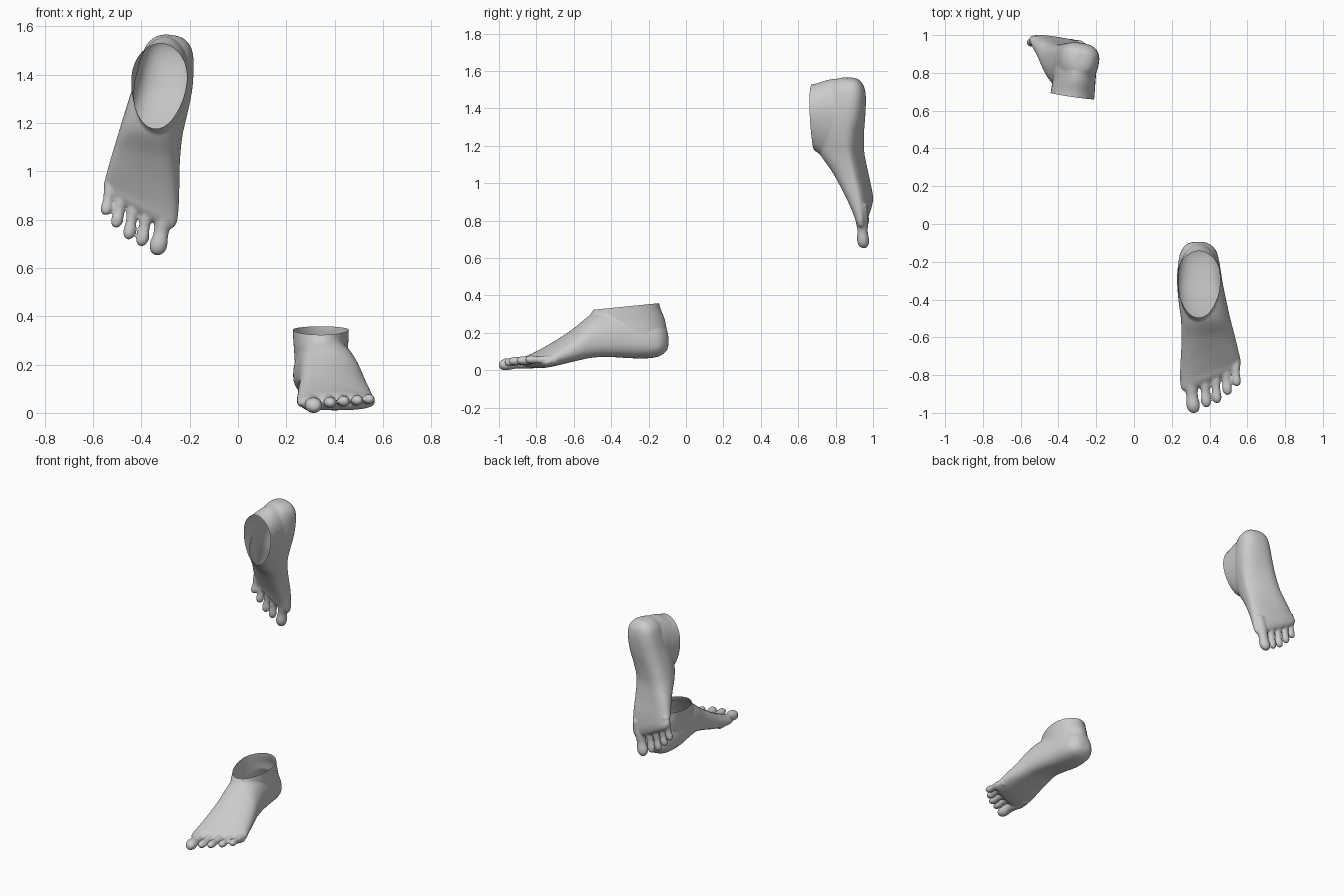
import bpy, bmesh, math
from mathutils import Matrix, Vector

if "Cube" in bpy.data.objects:
    bpy.data.objects.remove(bpy.data.objects["Cube"])


def spline(rows, steps=6):
    # Catmull-Rom interpolation of section parameters
    out = []
    for i in range(len(rows) - 1):
        a, b, c, d = (rows[max(i - 1, 0)], rows[i], rows[i + 1],
                      rows[min(i + 2, len(rows) - 1)])
        for s in range(steps):
            t = s / steps
            out.append([0.5 * (2 * q + (r - p) * t + (2 * p - 5 * q + 4 * r - w) * t * t
                               + (3 * q - p - 3 * r + w) * t ** 3)
                        for p, q, r, w in zip(a, b, c, d)])
    return out + [list(rows[-1])]


def loft(bm, rings):
    loops = [[bm.verts.new(p) for p in ring] for ring in rings]
    n = len(loops[0])
    for a, b in zip(loops, loops[1:]):
        for i in range(n):
            j = (i + 1) % n
            bm.faces.new((a[i], a[j], b[j], b[i]))
    bm.faces.new(loops[0][::-1])
    bm.faces.new(loops[-1])


ANGLES = [2 * math.pi * i / 40 for i in range(40)]


def body_ring(y, xl, xr, zb, zt, skew, arch, slant):
    # rounded section: domed top leaning inward, flatter sole with an arch
    xc, hw, zm = (xl + xr) / 2, (xr - xl) / 2, zb + (zt - zb) * 0.38
    pts = []
    for t in ANGLES:
        c, s = math.cos(t), math.sin(t)
        if s >= 0:
            x, z = xc + hw * c + skew * s * s, zm + (zt - zm) * s
        else:
            e = math.copysign(abs(c) ** 0.8, c)
            x, z = xc + hw * e, zm - (zm - zb) * abs(s) ** 0.8
            z += arch * (1 - e) / 2 * -s
        pts.append((x, y + slant * (x - 0.33), z))
    return pts


def add_toe(bm, base, tip, r):
    base, tip = Vector(base), Vector(tip)
    prof = [(0, 1.1), (0.35, 1.08), (0.6, 0.86), (0.8, 1.0), (0.91, 0.88),
            (0.975, 0.55), (1, 0.12)]
    rings = []
    for t, k in spline(prof, 4):
        c = base.lerp(tip, t)
        rings.append([(c.x + r * k * math.cos(a), c.y, c.z + r * k * 0.9 * math.sin(a))
                      for a in ANGLES])
    loft(bm, rings)


def build_foot(name):
    bm = bmesh.new()
    # heel, instep and ball: y, x left, x right, sole, top, skew, arch, slant
    body = [(-0.093, .315, .365, .13, .19, 0, 0, 0),
            (-0.105, .28, .40, .105, .23, 0, 0, 0),
            (-0.14, .25, .435, .08, .27, 0, 0, 0),
            (-0.20, .235, .452, .068, .30, 0, 0, 0),
            (-0.30, .228, .468, .064, .32, 0, .01, 0),
            (-0.40, .235, .488, .062, .33, -.01, .03, 0),
            (-0.50, .248, .510, .056, .305, -.025, .04, 0),
            (-0.60, .252, .534, .040, .228, -.04, .03, .05),
            (-0.70, .247, .554, .025, .162, -.045, .01, .12),
            (-0.79, .243, .566, .016, .112, -.03, 0, .28),
            (-0.84, .25, .562, .018, .09, -.01, 0, .38),
            (-0.865, .275, .54, .03, .072, 0, 0, .42)]
    loft(bm, [body_ring(*s) for s in spline(body)])
    # ankle: z, x left, x right, y front, y back
    ankle = [(.12, .255, .43, -.46, -.13), (.20, .238, .455, -.52, -.103),
             (.27, .232, .455, -.525, -.11), (.33, .228, .457, -.493, -.133),
             (.37, .227, .459, -.475, -.143), (.43, .227, .46, -.47, -.15)]
    rings = []
    for z, xl, xr, yf, yb in spline(ankle):
        rings.append([((xl + xr) / 2 + (xr - xl) / 2 * math.cos(t) * (1 + .12 * math.sin(t) * abs(math.cos(t))),
                       (yf + yb) / 2 + (yb - yf) / 2 * math.sin(t), z) for t in ANGLES])
    loft(bm, rings)
    # toes
    for base, tip, r in [((.292, -.76, .055), (.317, -1.0, .032), .036),
                         ((.368, -.77, .058), (.384, -.97, .046), .026),
                         ((.426, -.75, .058), (.440, -.948, .052), .0255),
                         ((.481, -.72, .058), (.496, -.905, .056), .025),
                         ((.532, -.69, .058), (.544, -.858, .062), .0245)]:
        add_toe(bm, base, tip, r)
    bmesh.ops.recalc_face_normals(bm, faces=bm.faces)
    me = bpy.data.meshes.new(name)
    bm.to_mesh(me)
    bm.free()
    ob = bpy.data.objects.new(name, me)
    bpy.context.collection.objects.link(ob)
    # fuse the parts into one smooth skin
    rm = ob.modifiers.new("fuse", 'REMESH')
    rm.mode = 'VOXEL'
    rm.voxel_size = 0.006
    sm = ob.modifiers.new("soften", 'SMOOTH')
    sm.factor, sm.iterations = 0.5, 8
    dg = bpy.context.evaluated_depsgraph_get()
    ob.data = bpy.data.meshes.new_from_object(ob.evaluated_get(dg))
    ob.modifiers.clear()
    # open the top of the ankle
    bm = bmesh.new()
    bm.from_mesh(ob.data)
    bmesh.ops.bisect_plane(bm, geom=bm.verts[:] + bm.edges[:] + bm.faces[:],
                           plane_co=(0, -.49, .328), plane_no=(0, -.1, 1),
                           clear_outer=True)
    bm.to_mesh(ob.data)
    bm.free()
    for p in ob.data.polygons:
        p.use_smooth = True
    return ob


def bounds(me, axis):
    vals = [v.co[axis] for v in me.vertices]
    return min(vals), max(vals)


# standing left foot
left = build_foot("left_foot")
left.data.transform(Matrix.Translation((0, -1 - bounds(left.data, 1)[0],
                                        -bounds(left.data, 2)[0])))

# raised right foot: mirrored, toes pointing down, sole facing back
right = bpy.data.objects.new("right_foot", left.data.copy())
bpy.context.collection.objects.link(right)
me = right.data
R = lambda deg, ax: Matrix.Rotation(math.radians(deg), 4, ax)
me.transform(R(6.3, 'Y') @ R(-3, 'X') @ R(-8, 'Z') @ R(90, 'X') @ Matrix.Scale(-1, 4, (1, 0, 0)))
me.flip_normals()
me.transform(Matrix.Translation((-.567 - bounds(me, 0)[0], 1 - bounds(me, 1)[1],
                                 1.565 - bounds(me, 2)[1])))
